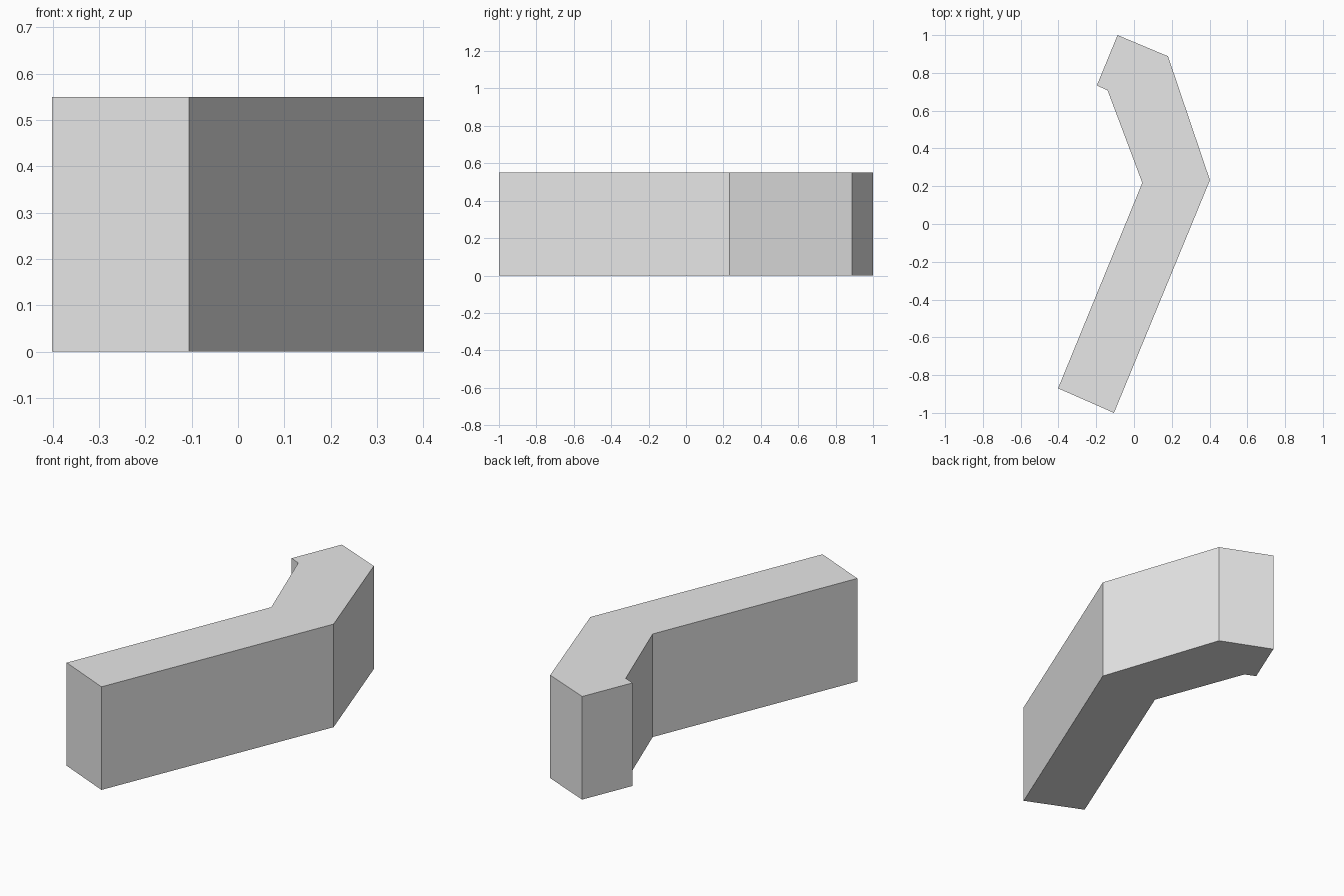
import bpy
import bmesh

cube = bpy.data.objects.get("Cube")
if cube:
    bpy.data.objects.remove(cube, do_unlink=True)

HEIGHT = 0.55

# Plain grey material
grey = bpy.data.materials.new("light grey")
grey.use_nodes = True
colour = (0.8, 0.8, 0.8, 1)
grey.diffuse_color = colour
for node in grey.node_tree.nodes:
    if node.type == "BSDF_PRINCIPLED":
        node.inputs["Base Color"].default_value = colour

# Bent wall footprint, counter-clockwise from the front end
footprint = [
    (-0.106, -1.0), (0.402, 0.232), (0.18, 0.888), (-0.087, 1.0),
    (-0.197, 0.733), (-0.14, 0.708), (0.044, 0.218), (-0.402, -0.87),
]


def extruded_prism(name, outline, height, material):
    bm = bmesh.new()
    base = bm.faces.new([bm.verts.new((x, y, 0)) for x, y in outline])
    result = bmesh.ops.extrude_face_region(bm, geom=[base], use_keep_orig=True)
    top = [g for g in result["geom"] if isinstance(g, bmesh.types.BMVert)]
    bmesh.ops.translate(bm, verts=top, vec=(0, 0, height))
    bmesh.ops.recalc_face_normals(bm, faces=bm.faces[:])
    mesh = bpy.data.meshes.new(name)
    bm.to_mesh(mesh)
    bm.free()
    mesh.materials.append(material)
    obj = bpy.data.objects.new(name, mesh)
    bpy.context.collection.objects.link(obj)
    return obj


# Solid block with a bend and a hooked back end
extruded_prism("bent_block", footprint, HEIGHT, grey)
